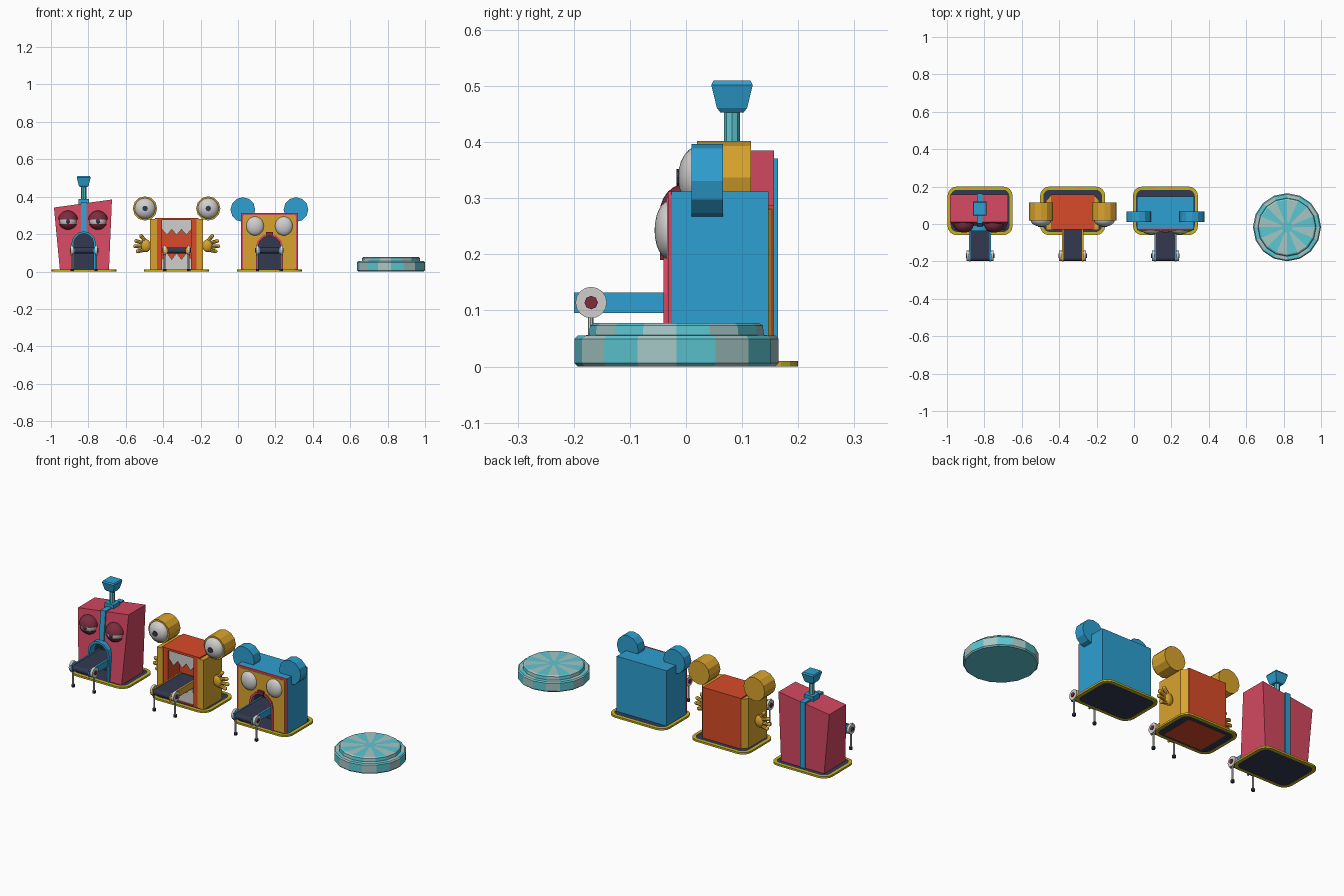
import bpy, bmesh, math
from mathutils import Vector, Matrix

if "Cube" in bpy.data.objects:
    bpy.data.objects.remove(bpy.data.objects["Cube"])

def material(name, rgb):
    m = bpy.data.materials.new(name)
    m.diffuse_color = (*rgb, 1)
    m.use_nodes = True
    m.node_tree.nodes["Principled BSDF"].inputs["Base Color"].default_value = m.diffuse_color
    return m

PINK = material("pink", (0.66, 0.065, 0.12))
BLUE = material("blue", (0.027, 0.35, 0.64))
MUSTARD = material("mustard", (0.70, 0.37, 0.026))
ORANGE = material("orange", (0.69, 0.07, 0.021))
NAVY = material("navy", (0.032, 0.042, 0.08))
WHITE = material("off white", (0.63, 0.62, 0.61))
TEAL = material("teal", (0.11, 0.57, 0.64))
PALE = material("pale teal", (0.37, 0.57, 0.56))
MAROON = material("maroon", (0.20, 0.026, 0.048))
OLIVE = material("olive yellow", (0.51, 0.485, 0.013))

def finish(name, bm, *mats, smooth=False):
    bmesh.ops.recalc_face_normals(bm, faces=bm.faces[:])
    me = bpy.data.meshes.new(name)
    for f in bm.faces:
        f.smooth = smooth
    bm.to_mesh(me)
    bm.free()
    for m in mats:
        me.materials.append(m)
    ob = bpy.data.objects.new(name, me)
    bpy.context.collection.objects.link(ob)
    return ob

def prism(name, pts, t0, t1, mat, plane="XZ"):
    place = {"XZ": lambda a, b, t: (a, t, b), "XY": lambda a, b, t: (a, b, t),
             "YZ": lambda a, b, t: (t, a, b)}[plane]
    bm = bmesh.new()
    lo = [bm.verts.new(place(a, b, t0)) for a, b in pts]
    hi = [bm.verts.new(place(a, b, t1)) for a, b in pts]
    bm.faces.new(lo)
    bm.faces.new(hi)
    for i in range(len(pts)):
        j = (i + 1) % len(pts)
        bm.faces.new((lo[i], lo[j], hi[j], hi[i]))
    return finish(name, bm, mat)

def box(name, x0, x1, y0, y1, z0, z1, mat):
    return prism(name, [(x0, y0), (x1, y0), (x1, y1), (x0, y1)], z0, z1, mat, "XY")

def taper(name, bottom, top, mat):
    """Four-sided block from a bottom and a top ring of corners."""
    bm = bmesh.new()
    lo = [bm.verts.new(p) for p in bottom]
    hi = [bm.verts.new(p) for p in top]
    bm.faces.new(lo)
    bm.faces.new(hi)
    for i in range(4):
        j = (i + 1) % 4
        bm.faces.new((lo[i], lo[j], hi[j], hi[i]))
    return finish(name, bm, mat)

def square(x, y, h, z):
    return [(x - h, y - h, z), (x + h, y - h, z), (x + h, y + h, z), (x - h, y + h, z)]

def rod(name, a, b, r, mat, n=12):
    a, b = Vector(a), Vector(b)
    d = b - a
    mx = Matrix.Translation((a + b) / 2) @ d.to_track_quat("Z", "Y").to_matrix().to_4x4()
    bm = bmesh.new()
    bmesh.ops.create_cone(bm, cap_ends=True, segments=n, radius1=r, radius2=r, depth=d.length, matrix=mx)
    return finish(name, bm, mat)

def ball(name, c, size, mat, cut=None):
    """Ellipsoid; cut=(z, sign) keeps only the part above or below z."""
    bm = bmesh.new()
    mx = Matrix.Translation(c) @ Matrix.Diagonal((*size, 1)) @ Matrix.Rotation(math.pi / 2, 4, "X")
    bmesh.ops.create_uvsphere(bm, u_segments=20, v_segments=12, radius=1, matrix=mx)
    if cut:
        r = bmesh.ops.bisect_plane(bm, geom=bm.verts[:] + bm.edges[:] + bm.faces[:],
                                   plane_co=(0, 0, c[2] + cut[0]), plane_no=(0, 0, -cut[1]), clear_outer=True)
        bmesh.ops.holes_fill(bm, edges=[e for e in bm.edges if e.is_boundary])
    ob = finish(name, bm, mat, smooth=True)
    ob.data.set_sharp_from_angle(angle=math.radians(40))
    return ob

def carve(ob, cutter):
    mod = ob.modifiers.new("mouth", "BOOLEAN")
    mod.object, mod.solver, mod.operation = cutter, "EXACT", "DIFFERENCE"
    mod.material_mode = "TRANSFER"
    bpy.context.view_layer.objects.active = ob
    bpy.ops.object.modifier_apply(modifier=mod.name)
    bpy.data.objects.remove(cutter)

def arch(cx, w, h, z0=0.008, n=6):
    """Outline of a round-topped doorway."""
    return [(cx + w, z0)] + [(cx + w * math.cos(math.pi * i / n), h - w + w * math.sin(math.pi * i / n))
                             for i in range(n + 1)] + [(cx - w, z0)]

def arch_frame(name, cx, w, h, t, y0, y1, mat):
    return prism(name, arch(cx, w, h) + arch(cx, w - t, h - t)[::-1], y0, y1, mat)

def rounded(cx, cy, hw, hd, r, arc=4, sub=7):
    corners = [(1, 1, 0), (-1, 1, 90), (-1, -1, 180), (1, -1, 270)]
    arcs = [[(cx + sx * (hw - r) + r * math.cos(math.radians(a + 90 * i / arc)),
              cy + sy * (hd - r) + r * math.sin(math.radians(a + 90 * i / arc))) for i in range(arc + 1)]
            for sx, sy, a in corners]
    pts = []
    for k in range(4):
        p, q = arcs[k][-1], arcs[(k + 1) % 4][0]
        pts += arcs[k] + [(p[0] + (q[0] - p[0]) * i / sub, p[1] + (q[1] - p[1]) * i / sub) for i in range(1, sub)]
    return pts

def base_plate(cx):
    outer, inner = rounded(cx, 0.07, 0.174, 0.13, 0.05), rounded(cx, 0.07, 0.157, 0.113, 0.035)
    prism("base_plate", inner, 0.001, 0.008, NAVY, "XY")
    bm = bmesh.new()
    rings = [[bm.verts.new((*p, z)) for p in pts] for pts, z in
             ((outer, 0), (outer, 0.01), (inner, 0.01), (inner, 0))]
    n = len(outer)
    for k in range(4):
        for i in range(n):
            a, b, j = rings[k], rings[(k + 1) % 4], (i + 1) % n
            bm.faces.new((a[i], a[j], b[j], b[i])).material_index = 1 if i % 3 == 0 else 0
    finish("hazard_border", bm, OLIVE, MUSTARD)

def conveyor(cx, rail, back):
    # belt with a rounded front end
    nose = [(-0.182 - 0.016 * math.sin(math.pi * i / 6), 0.113 + 0.016 * math.cos(math.pi * i / 6)) for i in range(7)]
    prism("conveyor_belt", [(back, 0.129)] + nose + [(back, 0.097)], cx - 0.051, cx + 0.051, NAVY, "YZ")
    for s in (-1, 1):
        x = cx + s * 0.054
        box("conveyor_rail", x - 0.004, x + 0.004, -0.2, back, 0.095, 0.132, rail)
        rod("roller_wheel", (cx + s * 0.058, -0.169, 0.114), (cx + s * 0.072, -0.169, 0.114), 0.028, WHITE, 16)
        rod("wheel_hub", (cx + s * 0.07, -0.169, 0.114), (cx + s * 0.076, -0.169, 0.114), 0.012, MAROON, 8)
        rod("conveyor_leg", (cx + s * 0.064, -0.17, 0.012), (cx + s * 0.064, -0.17, 0.1), 0.005, WHITE, 8)
        rod("leg_foot", (cx + s * 0.064, -0.17, 0), (cx + s * 0.064, -0.17, 0.014), 0.009, NAVY, 8)

for cx, rail in ((-0.823, BLUE), (-0.328, MUSTARD), (0.168, BLUE)):
    base_plate(cx)
    conveyor(cx, rail, 0.05)

# --- Pink machine with sleepy eyes and a hopper ---
cx = -0.825
body = taper("pink_body", [(-0.952, -0.03, 0.004), (-0.69, -0.03, 0.004), (-0.69, 0.157, 0.004), (-0.952, 0.157, 0.004)],
             [(-0.984, 0.01, 0.342), (-0.674, 0.01, 0.385), (-0.674, 0.157, 0.385), (-0.984, 0.157, 0.342)], PINK)
carve(body, prism("mouth_cutter", arch(cx, 0.054, 0.203), -0.1, 0.07, NAVY))
arch_frame("pink_mouth_frame", cx, 0.065, 0.215, 0.012, -0.038, 0.005, BLUE)
prism("center_strap", [(-0.014, 0.208), (0.003, 0.371), (0.164, 0.371), (0.164, 0.004), (0.15, 0.004), (0.15, 0.208)],
      cx - 0.015, cx + 0.015, BLUE, "YZ")
box("pipe_collar", cx - 0.028, cx + 0.028, 0.055, 0.11, 0.36, 0.388, BLUE)
rod("hopper_pipe", (cx, 0.082, 0.37), (cx, 0.082, 0.46), 0.014, TEAL, 8)
taper("hopper_neck", square(cx, 0.082, 0.021, 0.453), square(cx, 0.082, 0.027, 0.461), BLUE)
taper("hopper", square(cx, 0.082, 0.027, 0.461), square(cx, 0.082, 0.037, 0.502), BLUE)
taper("hopper_rim", square(cx, 0.082, 0.037, 0.502), square(cx, 0.082, 0.033, 0.51), BLUE)
for s in (-1, 1):
    c = (cx - 0.004 + s * 0.08, 0.0, 0.273)
    ball("sleepy_eye", c, (0.046, 0.041, 0.046), WHITE)
    ball("upper_lid", c, (0.053, 0.047, 0.053), MAROON, (0.004, 1))
    ball("lower_lid", c, (0.051, 0.045, 0.051), MAROON, (-0.02, -1))
    ball("sleepy_pupil", (c[0], -0.038, 0.268), (0.012, 0.006, 0.011), NAVY)

# --- Orange machine with teeth, hands and tall eyes ---
cx = -0.328
body = box("orange_body", cx - 0.116, cx + 0.116, -0.03, 0.157, 0, 0.287, ORANGE)
carve(body, box("jaw_cutter", cx - 0.078, cx + 0.078, -0.1, 0.07, 0.012, 0.275, ORANGE))
steps = 6
for name, edge, z_a, z_b in (("upper_teeth", 0.276, 0.225, 0.195), ("lower_teeth", 0.011, 0.065, 0.1)):
    zig = [(cx - 0.078 + 0.156 * i / steps, z_b if i % 2 else z_a) for i in range(steps + 1)]
    prism(name, [(cx - 0.078, edge)] + zig + [(cx + 0.078, edge)], -0.02, -0.01, WHITE)
for s in (-1, 1):
    prism("side_panel", [(cx + s * x, y) for x, y in ((0.105, -0.033), (0.142, -0.033), (0.142, 0.125), (0.114, 0.155))],
          0.004, 0.281, MUSTARD, "XY")
    ex = cx + s * 0.169
    rod("eye_drum", (ex, 0.02, 0.337), (ex, 0.116, 0.337), 0.065, MUSTARD)
    ball("tall_eye", (ex, 0.022, 0.337), (0.056, 0.036, 0.056), WHITE)
    rod("tall_pupil", (ex, -0.017, 0.337), (ex, -0.009, 0.337), 0.015, NAVY, 8)
    # open hand
    ball("palm", (cx + s * 0.165, 0.06, 0.138), (0.027, 0.018, 0.034), MUSTARD)
    for dz, tip, length in ((0.016, 0.19, 0.19), (0.008, 0.163, 0.216), (-0.006, 0.135, 0.222), (-0.02, 0.108, 0.208)):
        end = (cx + s * length, 0.06, tip)
        rod("finger", (cx + s * 0.16, 0.06, 0.138 + dz), end, 0.01, MUSTARD, 8)
        ball("fingertip", end, (0.01, 0.01, 0.01), MUSTARD)

# --- Blue machine with round ears ---
cx = 0.168
body = box("blue_body", cx - 0.152, cx + 0.152, -0.026, 0.147, 0.004, 0.312, BLUE)
trim = prism("face_trim", rounded(cx, 0.159, 0.153, 0.154, 0.015, 3, 1), -0.032, -0.025, PINK)
face = prism("face_panel", rounded(cx, 0.156, 0.141, 0.146, 0.01, 3, 1), -0.034, -0.031, MUSTARD)
for part in (body, trim, face):
    carve(part, prism("mouth_cutter", arch(cx, 0.062, 0.19), -0.1, 0.07, NAVY))
arch_frame("blue_mouth_frame", cx, 0.073, 0.202, 0.012, -0.04, -0.02, PINK)
box("nose", cx - 0.018, cx + 0.018, -0.046, -0.025, 0.19, 0.21, MAROON)
for s in (-1, 1):
    x = cx + s * 0.142
    rod("ear", (x, 0.01, 0.331), (x, 0.066, 0.331), 0.066, BLUE)
    ball("round_eye", (cx + s * 0.077, -0.03, 0.243), (0.048, 0.026, 0.052), WHITE)

# --- Striped round platform ---
profile = [(0.176, 0), (0.182, 0.006), (0.182, 0.049), (0.176, 0.055), (0.156, 0.056),
           (0.154, 0.073), (0.146, 0.078), (0.03, 0.078)]
bm = bmesh.new()
n = 16
rings = [[bm.verts.new((0.818 + r * math.cos(math.tau * i / n), -0.017 + r * math.sin(math.tau * i / n), z))
          for i in range(n)] for r, z in profile]
for a, b in zip(rings, rings[1:]):
    for i in range(n):
        j = (i + 1) % n
        bm.faces.new((a[i], a[j], b[j], b[i])).material_index = i % 2
bm.faces.new(rings[0][::-1])
bm.faces.new(rings[-1])
finish("striped_platform", bm, TEAL, PALE)
